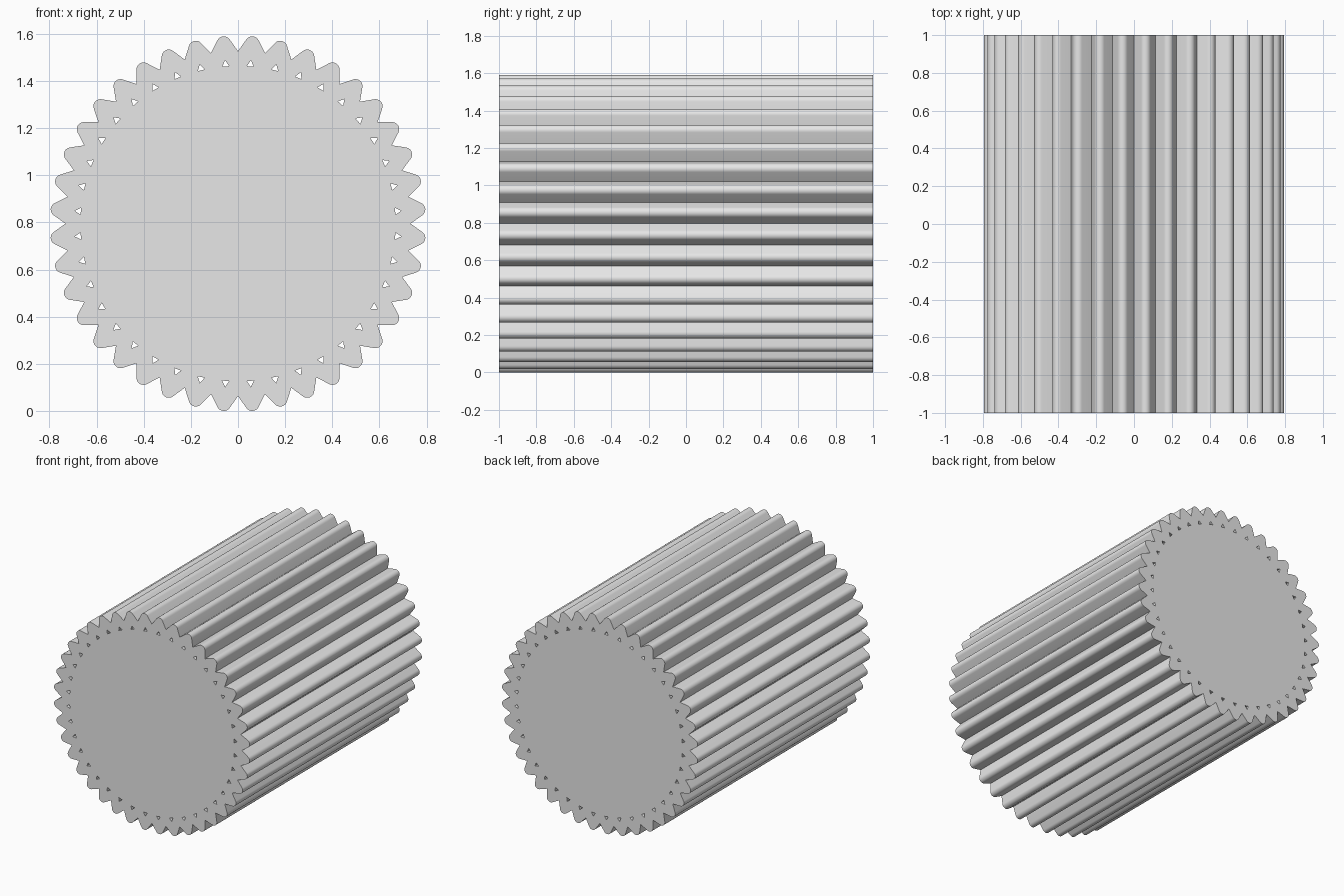
import bpy, bmesh
from math import cos, sin, radians, pi
from mathutils import Matrix

cube = bpy.data.objects.get("Cube")
if cube:
    bpy.data.objects.remove(cube, do_unlink=True)

TEETH = 40
PITCH = 2 * pi / TEETH
VALLEY_R = 0.732      # radius at the notch between teeth
TIP_R, TIP_ROUND = 0.767, 0.03
CENTRE_Z = 0.795
HALF_LENGTH = 1.0
ARC_STEPS = 10


def turn(x, y, a):
    return (x * cos(a) - y * sin(a), x * sin(a) + y * cos(a))


# Toothed outline and one small triangular channel under each tooth
outline, holes = [], []
for i in range(TEETH):
    a = (i + 0.5) * PITCH
    outline.append(turn(VALLEY_R, 0, a - PITCH / 2))
    for k in range(ARC_STEPS + 1):
        t = radians(-60 + 120 * k / ARC_STEPS)
        outline.append(turn(TIP_R + TIP_ROUND * cos(t), TIP_ROUND * sin(t), a))
    holes.append([turn(x, y, a) for x, y in
                  ((0.669, -0.015), (0.695, 0), (0.669, 0.015))])

# Filled and extruded profile
profile = bpy.data.curves.new("gear_profile", "CURVE")
profile.dimensions = "2D"
profile.fill_mode = "BOTH"
profile.extrude = HALF_LENGTH
for points in [outline] + holes:
    spline = profile.splines.new("POLY")
    spline.points.add(len(points) - 1)
    for p, (x, y) in zip(spline.points, points):
        p.co = (x, y, 0, 1)
    spline.use_cyclic_u = True
helper = bpy.data.objects.new("profile_helper", profile)
bpy.context.collection.objects.link(helper)
depsgraph = bpy.context.evaluated_depsgraph_get()
mesh = bpy.data.meshes.new_from_object(helper.evaluated_get(depsgraph))
bpy.data.objects.remove(helper, do_unlink=True)

# Weld the caps to the walls and lay the shaft along y
bm = bmesh.new()
bm.from_mesh(mesh)
bmesh.ops.remove_doubles(bm, verts=bm.verts, dist=0.0001)
bm.transform(Matrix.Translation((0, 0, CENTRE_Z)) @ Matrix.Rotation(pi / 2, 4, "X"))
bmesh.ops.recalc_face_normals(bm, faces=bm.faces)
bm.to_mesh(mesh)
bm.free()

# Single grey colour
grey = bpy.data.materials.new("light_grey")
grey.use_nodes = True
colour = (0.8, 0.8, 0.8, 1)
grey.diffuse_color = colour
grey.node_tree.nodes["Principled BSDF"].inputs["Base Color"].default_value = colour
mesh.materials.clear()
mesh.materials.append(grey)
for face in mesh.polygons:
    face.material_index = 0

gear = bpy.data.objects.new("long_gear", mesh)
bpy.context.collection.objects.link(gear)
bpy.ops.object.select_all(action="DESELECT")
gear.select_set(True)
bpy.context.view_layer.objects.active = gear
bpy.ops.object.shade_smooth_by_angle(angle=radians(30))
